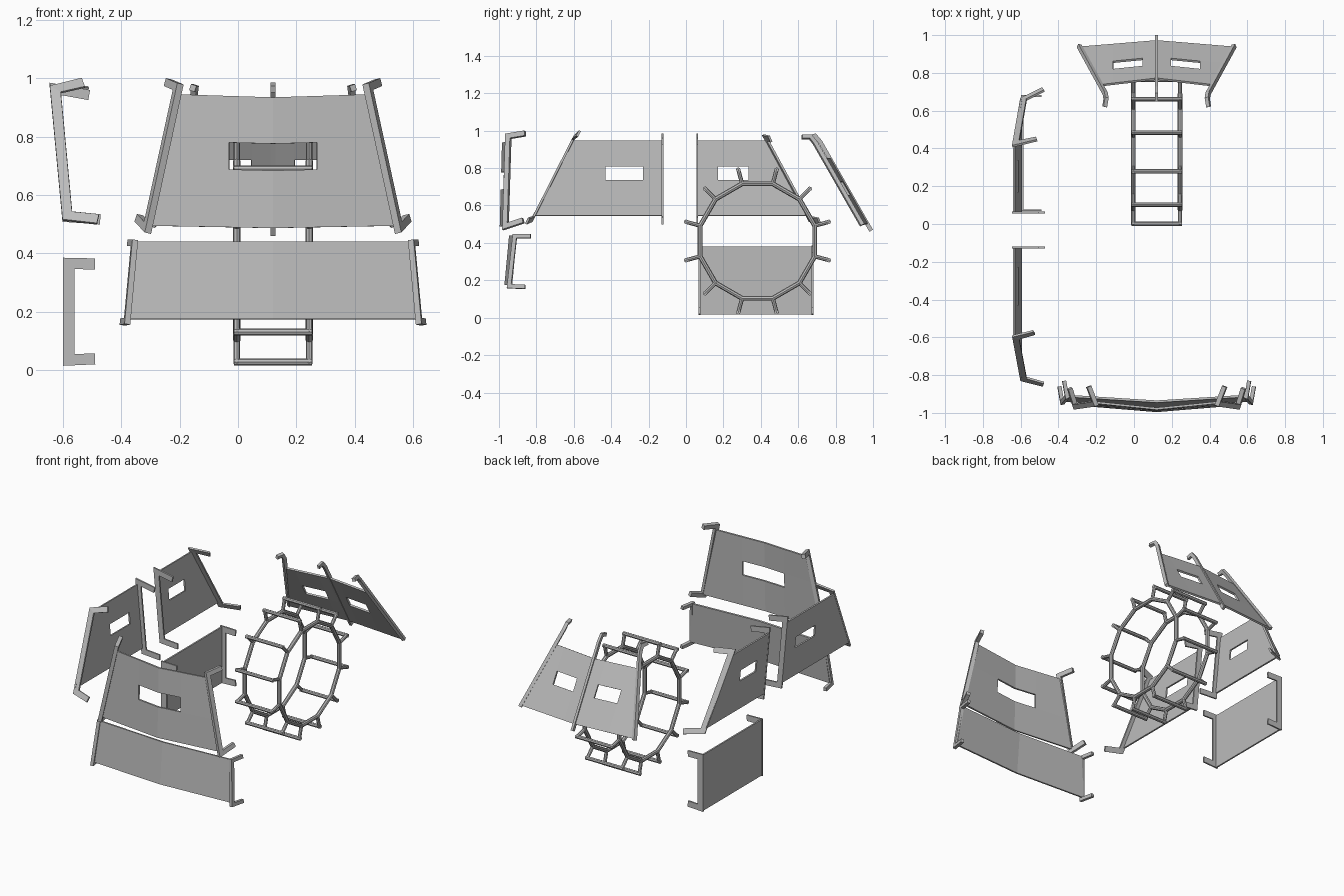
import bpy, bmesh, math
from mathutils import Vector as V

cube = bpy.data.objects.get("Cube")
if cube:
    bpy.data.objects.remove(cube)

# Single grey metal
grey = bpy.data.materials.new("grey_metal")
grey.use_nodes = True
tone = (0.5, 0.5, 0.5, 1)
grey.diffuse_color = tone
grey.node_tree.nodes["Principled BSDF"].inputs["Base Color"].default_value = tone
MID = 0.12  # centre line of the front, rear and ring parts


def finish(name, bm):
    bmesh.ops.recalc_face_normals(bm, faces=bm.faces)
    mesh = bpy.data.meshes.new(name)
    bm.to_mesh(mesh)
    bm.free()
    obj = bpy.data.objects.new(name, mesh)
    bpy.context.collection.objects.link(obj)
    mesh.materials.append(grey)
    return obj


def bar(name, points, width, thick):
    """Mitred flat bar along a roughly planar bent path."""
    pts = [V(p) for p in points]
    segs = [(b - a).normalized() for a, b in zip(pts, pts[1:])]
    n = sum((a.cross(b) for a, b in zip(segs, segs[1:])), V()).normalized()
    bm = bmesh.new()
    rings = []
    for i, p in enumerate(pts):
        s1 = n.cross(segs[max(i - 1, 0)]).normalized()
        s2 = n.cross(segs[min(i, len(segs) - 1)]).normalized()
        side = (s1 + s2).normalized()
        off = side * (width / 2 / max(side.dot(s1), 0.4))
        up = n * thick / 2
        rings.append([bm.verts.new(p + o) for o in (off + up, off - up, -off - up, -off + up)])
    for a, b in zip(rings, rings[1:]):
        for k in range(4):
            bm.faces.new((a[k], a[(k + 1) % 4], b[(k + 1) % 4], b[k]))
    bm.faces.new(rings[0])
    bm.faces.new(rings[-1])
    return finish(name, bm)


def panel(name, columns, rows=(0, 1), open_columns=(), thick=0.012):
    """Sheet from (bottom, top) columns; the middle row is left open in some columns."""
    bm = bmesh.new()
    grid = [[bm.verts.new(V(b).lerp(V(t), r)) for r in rows] for b, t in columns]
    for i, (a, b) in enumerate(zip(grid, grid[1:])):
        for j in range(len(rows) - 1):
            if not (j == 1 and i in open_columns):
                bm.faces.new((a[j], b[j], b[j + 1], a[j + 1]))
    obj = finish(name, bm)
    solid = obj.modifiers.new("thickness", "SOLIDIFY")
    solid.thickness, solid.offset = thick, 0
    return obj


def bent_columns(edge_b, edge_t, mid_b, mid_t, cuts):
    """Columns of a sheet folded along MID; edges are (half width, y, z), middles (y, z)."""
    def at(edge, mid, dx):
        f = min(abs(dx) / edge[0], 1)
        return V((MID + math.copysign(f * edge[0], dx),
                  mid[0] + f * (edge[1] - mid[0]), mid[1] + f * (edge[2] - mid[1])))
    dxs = [-1] + [-c for c in reversed(cuts)] + [0] + list(cuts) + [1]
    return [(at(edge_b, mid_b, d), at(edge_t, mid_t, d)) for d in dxs]


def mirrored_bars(name, points, width, thick):
    for tag, s in (("right", -1), ("left", 1)):
        bar(f"{tag}_{name}", [(MID + s * dx, y, z) for dx, y, z in points], width, thick)


# Front upper and lower plates
panel("front_upper_plate",
      bent_columns((0.425, -0.955, 0.495), (0.32, -0.945, 0.945),
                   (-0.99, 0.487), (-0.978, 0.935), [0.15]),
      (0, 0.44, 0.645, 1), (1, 2))
mirrored_bars("front_upper_rail",
              [(0.36, -0.86, 0.985), (0.325, -0.95, 0.97),
               (0.43, -0.965, 0.488), (0.46, -0.87, 0.52)], 0.028, 0.024)
panel("front_lower_plate",
      bent_columns((0.5, -0.935, 0.175), (0.475, -0.91, 0.44),
                   (-0.965, 0.175), (-0.94, 0.44), []))
mirrored_bars("front_lower_rail",
              [(0.49, -0.83, 0.436), (0.475, -0.915, 0.436),
               (0.5, -0.945, 0.168), (0.515, -0.86, 0.165)], 0.022, 0.02)

# Rear slanted plate with three hooked rails
panel("rear_plate",
      bent_columns((0.4, 0.935, 0.5), (0.285, 0.735, 0.85),
                   (0.968, 0.5), (0.768, 0.85), [0.075, 0.23]),
      (0, 0.44, 0.64, 1), (1, 4))
mirrored_bars("rear_rail",
              [(0.275, 0.62, 0.967), (0.268, 0.665, 0.967), (0.272, 0.69, 0.935),
               (0.41, 0.942, 0.495)], 0.022, 0.02)
bar("rear_centre_rail",
    [(MID, 0.652, 0.963), (MID, 0.69, 0.973), (MID, 0.718, 0.94), (MID, 0.99, 0.465)],
    0.022, 0.016)


# Side upper plates: square at one end, sloped at the other
def side_upper(name, y_end, y_top, y_bottom, slot, top_arm, bottom_arm):
    xb, xt, zb, zt = -0.598, -0.636, 0.545, 0.948
    cols = [(y_end, y_end), (slot[0], slot[0]), (slot[1], slot[1]), (y_bottom, y_top)]
    panel(name + "_plate", [((xb, b, zb), (xt, t, zt)) for b, t in cols],
          (0, 0.475, 0.655, 1), (1,), 0.01)
    bar(name + "_square_bracket",
        [(-0.51, y_end, 0.943), (-0.626, y_end, 0.964),
         (-0.585, y_end, 0.525), (-0.472, y_end, 0.517)], 0.035, 0.01)
    bar(name + "_sloped_bracket",
        [top_arm, (-0.626, y_top, 0.962), (-0.585, y_bottom, 0.528), bottom_arm], 0.035, 0.012)


side_upper("side_front_upper", -0.125, -0.6, -0.82, (-0.23, -0.43),
           (-0.53, -0.575, 0.985), (-0.48, -0.848, 0.517))
side_upper("side_rear_upper", 0.06, 0.425, 0.66, (0.17, 0.335),
           (-0.515, 0.45, 0.955), (-0.48, 0.712, 0.517))

# Side lower plate with two flat brackets
panel("side_lower_plate", [((-0.59, y, 0.018), (-0.59, y, 0.38)) for y in (0.075, 0.675)], thick=0.01)
for tag, y in (("front", 0.073), ("rear", 0.677)):
    bar(f"side_lower_{tag}_bracket",
        [(-0.49, y, 0.364), (-0.58, y, 0.366), (-0.58, y, 0.035), (-0.49, y, 0.039)], 0.038, 0.01)


# Ring frame: two twelve-sided hoops and outer rungs
def tube(bm, a, b, radius):
    a, b = V(a), V(b)
    rot = (b - a).to_track_quat("Z", "Y").to_matrix().to_4x4()
    rot.translation = (a + b) / 2
    bmesh.ops.create_cone(bm, cap_ends=True, segments=8, radius1=radius, radius2=radius,
                          depth=(b - a).length, matrix=rot)


def rim(x, r, i):
    a = math.radians(15 + 30 * i)
    return (x, 0.382 + r * math.cos(a), 0.41 + r * math.sin(a))


hoops, rungs = bmesh.new(), bmesh.new()
XS = (MID - 0.124, MID + 0.124)
for i in range(12):
    for x in XS:
        tube(hoops, rim(x, 0.317, i), rim(x, 0.317, i + 1), 0.013)
        tube(rungs, rim(x, 0.31, i), rim(x, 0.402, i), 0.011)
    tube(rungs, rim(XS[0] - 0.01, 0.395, i), rim(XS[1] + 0.01, 0.395, i), 0.012)
finish("ring_hoops", hoops)
finish("ring_rungs", rungs)
